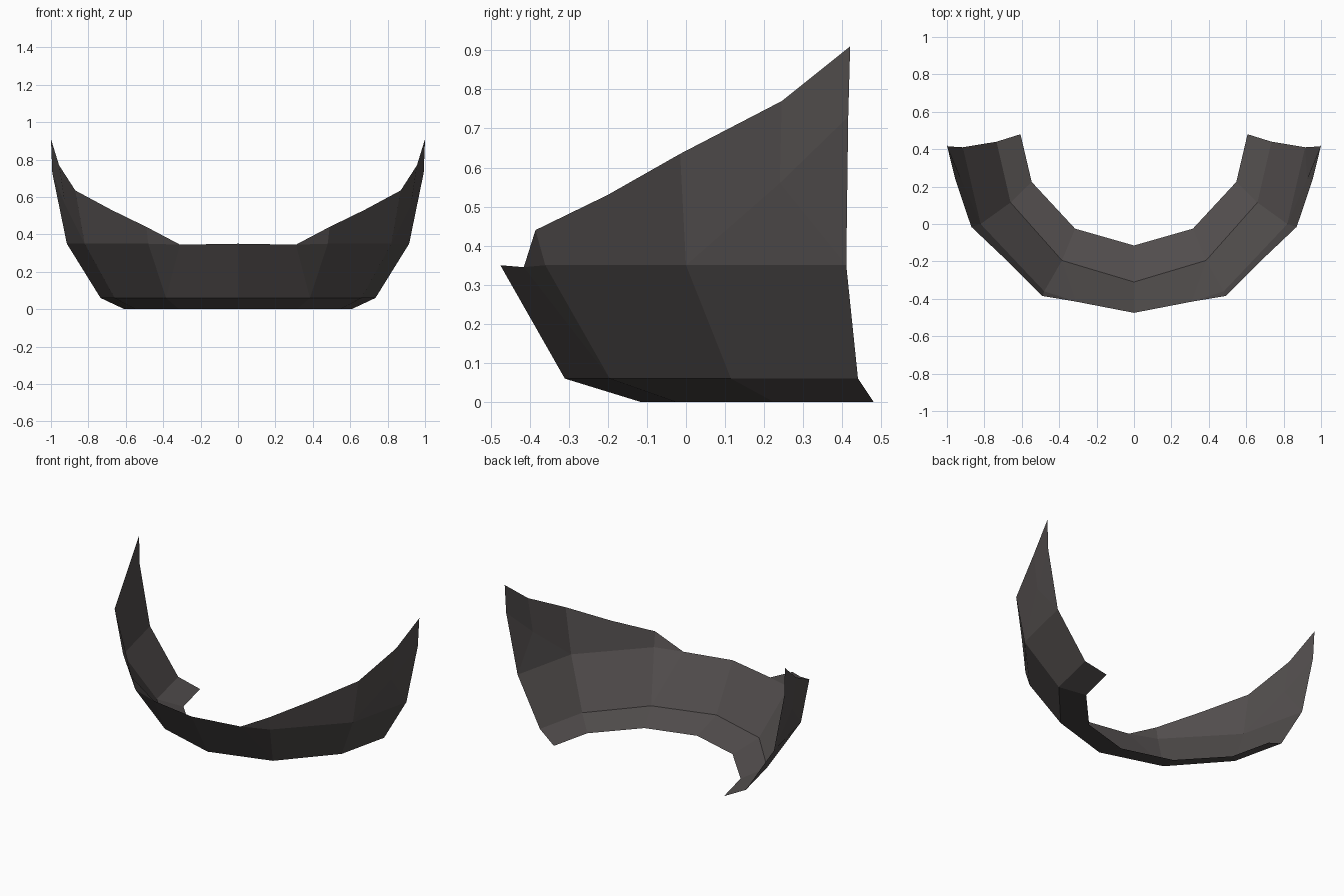
import bpy
import bmesh

cube = bpy.data.objects.get("Cube")
if cube:
    bpy.data.objects.remove(cube, do_unlink=True)

# Dark warm grey shell material
mat = bpy.data.materials.new("dark warm grey")
colour = (0.085, 0.076, 0.075, 1)
mat.diffuse_color = colour
mat.use_nodes = True
mat.node_tree.nodes["Principled BSDF"].inputs["Base Color"].default_value = colour

# Upright cross-sections of the left half, from inner floor edge to rim
floor = [(0, -.115, 0), (.315, -.025, 0), (.547, .225, 0), (.607, .48, 0)]
bend = [(0, -.31, .06), (.385, -.195, .06), (.66, .115, .06), (.735, .44, .06)]
chin_rim = [(0, -.475, .35), (.31, -.415, .345)]
belt = [(.48, -.36, .35), (.82, .0, .35), (.915, .41, .35)]
side_rim = [(.49, -.385, .44), (.675, -.2, .53), (.87, -.015, .635),
            (.957, .245, .77), (1, .42, .91)]

bm = bmesh.new()


def add(points):
    return [bm.verts.new(p) for p in points]


def strip(lower, upper):
    for i in range(len(lower) - 1):
        bm.faces.new((lower[i], lower[i + 1], upper[i + 1], upper[i]))


floor, bend, chin_rim, belt, side_rim = map(add, (floor, bend, chin_rim, belt, side_rim))

# Floor strip, chin panel and lower side panels
strip(floor, bend)
strip(bend[:2], chin_rim)
strip(bend[1:], belt)

# Creased corner joining the chin to the cheek
bm.faces.new((bend[1], belt[0], chin_rim[1]))
bm.faces.new((belt[0], side_rim[0], chin_rim[1]))

# Upper cheek panel and flared rear panel
bm.faces.new((belt[0], belt[1], side_rim[2], side_rim[1], side_rim[0]))
inner, rear = add([(.925, .24, .56), (.993, .415, .73)])
bm.faces.new((belt[1], inner, side_rim[3], side_rim[2]))
bm.faces.new((belt[1], belt[2], inner))
bm.faces.new((belt[2], rear, inner))
bm.faces.new((inner, rear, side_rim[4], side_rim[3]))

mesh = bpy.data.meshes.new("jaw_guard")
bm.to_mesh(mesh)
bm.free()
mesh.materials.append(mat)
guard = bpy.data.objects.new("jaw_guard", mesh)
bpy.context.collection.objects.link(guard)

# Mirror the half across the centre line
mirror = guard.modifiers.new("Mirror", "MIRROR")
mirror.use_clip = True
mirror.merge_threshold = 0.001
